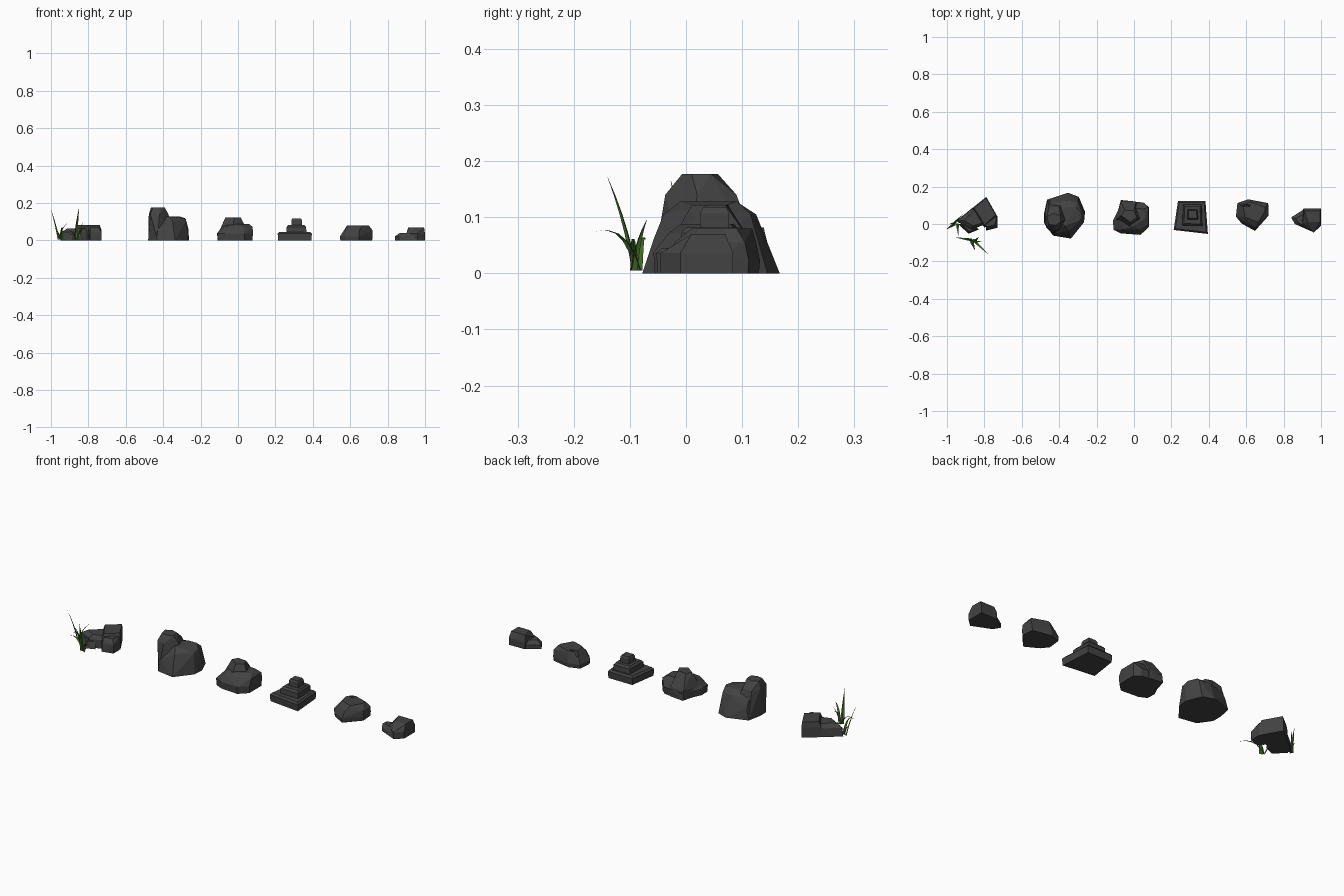
import bpy, bmesh
from mathutils import Vector

if "Cube" in bpy.data.objects:
    bpy.data.objects.remove(bpy.data.objects["Cube"])


def material(name, color):
    m = bpy.data.materials.new(name)
    m.diffuse_color = color
    m.use_nodes = True
    m.node_tree.nodes["Principled BSDF"].inputs["Base Color"].default_value = m.diffuse_color
    return m


STONE = material("dark_stone", (0.055, 0.055, 0.055, 1))
GREEN = material("grass_green", (0.06, 0.16, 0.02, 1))


def add_object(name, bm, mat):
    me = bpy.data.meshes.new(name)
    bm.to_mesh(me)
    bm.free()
    me.materials.append(mat)
    ob = bpy.data.objects.new(name, me)
    bpy.context.collection.objects.link(ob)
    return ob


def chunk(name, *rings):
    """Faceted stone: convex hull of horizontal rings (z, [(x, y), ...])."""
    bm = bmesh.new()
    for z, pts in rings:
        for p in pts:
            bm.verts.new((p[0], p[1], p[2] if len(p) > 2 else z))
    res = bmesh.ops.convex_hull(bm, input=bm.verts[:])
    junk = {g for g in res["geom_interior"] + res["geom_unused"]
            if isinstance(g, bmesh.types.BMVert) and g.is_valid}
    bmesh.ops.delete(bm, geom=list(junk), context='VERTS')
    bmesh.ops.dissolve_limit(bm, angle_limit=0.05, verts=bm.verts[:], edges=bm.edges[:])
    bmesh.ops.recalc_face_normals(bm, faces=bm.faces[:])
    return add_object(name, bm, STONE)


def fuse(base, *others):
    """Union the chunks of one rock into a single skin."""
    for o in others:
        mod = base.modifiers.new("union", 'BOOLEAN')
        mod.operation, mod.solver, mod.object = 'UNION', 'EXACT', o
    bpy.context.view_layer.update()
    me = bpy.data.meshes.new_from_object(
        base.evaluated_get(bpy.context.evaluated_depsgraph_get()))
    base.modifiers.clear()
    base.data = me
    for o in others:
        bpy.data.objects.remove(o)


def inset(pts, s, dx=0, dy=0):
    cx = sum(p[0] for p in pts) / len(pts)
    cy = sum(p[1] for p in pts) / len(pts)
    return [(cx + (x - cx) * s + dx, cy + (y - cy) * s + dy) for x, y in pts]


# Flat slab rock at the far left: tall slab with a low ledge and side block
slab = [(-.865, .085), (-.79, .145), (-.73, .04), (-.80, -.02)]
fuse(chunk("slab_rock", (0, slab), (.055, slab), (.082, inset(slab, .86, 0, .005))),
     chunk("ledge", (0, [(-.95, .015), (-.86, .09), (-.79, .0), (-.87, -.03)]),
           (.045, [(-.945, .015), (-.86, .085), (-.79, .0), (-.87, -.028)]),
           (.065, [(-.91, .02), (-.85, .075), (-.80, .01), (-.86, -.01)])),
     chunk("corner", (0, [(-.80, .05), (-.73, .04), (-.73, -.02), (-.79, -.035)]),
           (.045, [(-.80, .05), (-.73, .04), (-.73, -.02), (-.79, -.03)]),
           (.07, [(-.80, .04), (-.735, .035), (-.745, -.005), (-.79, -.015)])),
     chunk("toe", (0, [(-.94, .0), (-.87, .0), (-.83, -.03), (-.885, -.052)]),
           (.035, [(-.92, .0), (-.87, .0), (-.84, -.02), (-.88, -.04)])))

# Tall boulder: broad body plus a peak on its left
body = [(-.48, .06), (-.465, .13), (-.353, .167), (-.295, .145), (-.262, .065),
        (-.267, .01), (-.337, -.078), (-.433, -.062), (-.48, .005)]
fuse(chunk("tall_boulder", (0, body),
           (.06, [(-.475, .05), (-.45, .125), (-.265, .06), (-.345, -.058), (-.43, -.05)]),
           (.105, [(-.45, .10), (-.36, .125), (-.30, .115), (-.277, .02), (-.35, -.04)]),
           (.128, [(-.42, .03), (-.36, .09), (-.31, .09), (-.28, .06, .118),
                   (-.29, .02, .118), (-.37, -.01)])),
     chunk("peak", (0, [(-.48, .06), (-.465, .13), (-.36, .14), (-.34, .0), (-.43, -.06), (-.48, .005)]),
           (.14, [(-.477, .05), (-.455, .09), (-.40, .09), (-.372, .02), (-.42, -.037), (-.468, -.02)]),
           (.177, [(-.465, .04), (-.43, .057), (-.395, .045), (-.392, .01), (-.42, -.007), (-.455, .0)])))

# Rounded boulder with a wedge crest
foot = [(-.112, .02), (-.06, .125), (.05, .115), (.08, .09), (.08, -.015),
        (.035, -.058), (-.07, -.05), (-.11, -.03)]
fuse(chunk("crest_boulder", (0, inset(foot, .97)), (.038, foot),
           (.072, [(-.085, .02), (-.05, .10), (.078, .09), (.078, .0), (.03, -.03), (-.06, -.03)]),
           (.088, [(-.06, .03), (-.03, .09), (.05, .08), (.06, .03), (.0, -.01)])),
     chunk("crest", (0, [(-.10, .02), (-.07, .128), (.01, .12), (.05, .02), (-.03, -.03)]),
           (.05, [(-.10, .02), (-.07, .12), (.01, .12), (.05, .02), (-.03, -.03)]),
           (.122, [(-.068, .045), (-.05, .075), (.0, .07), (.015, .035), (-.02, .01)])))

# Stepped rock: three stacked tiers
tier1 = [(.235, .122), (.382, .122), (.395, -.053), (.212, -.032)]
tier2 = [(.262, .105), (.362, .105), (.366, -.01), (.258, -.008)]
tier3 = [(.287, .077), (.340, .077), (.342, .025), (.285, .025)]
fuse(chunk("stepped_rock", (0, inset(tier1, .97)), (.036, tier1), (.045, inset(tier1, .90))),
     chunk("middle_tier", (.03, tier2), (.072, inset(tier2, .97)), (.082, inset(tier2, .82))),
     chunk("top_tier", (.07, tier3), (.108, inset(tier3, .97)), (.118, inset(tier3, .8))))

# Low cut stone with bevelled pentagon top, split by a narrow notch at the back
low = [(.545, .04), (.553, .112), (.61, .132), (.715, .112), (.72, .045),
       (.647, -.037), (.575, .003)]
cap = [(.583, .10), (.62, .118), (.70, .07), (.665, .01), (.595, .035)]
low_stone = chunk("low_stone", (0, inset(low, .97)), (.022, low),
                  (.055, [(.575, .04), (.57, .105), (.62, .125), (.718, .105), (.718, .045),
                          (.65, -.02), (.585, .015)]),
                  (.08, cap + [(.70, .09)]))
notch = chunk("notch", (.055, [(.57, .098), (.575, .108), (.62, .098)]),
              (.1, [(.56, .09), (.56, .108), (.625, .102), (.622, .09)]))
cut = low_stone.modifiers.new("notch", 'BOOLEAN')
cut.operation, cut.solver, cut.object = 'DIFFERENCE', 'EXACT', notch
notch.hide_render = True
notch.display_type = 'WIRE'

# Small rock at the far right: block with a low toe
block = [(.905, .082), (1.0, .084), (1.0, -.01), (.96, -.046), (.90, .0)]
fuse(chunk("small_rock", (0, block), (.036, block),
           (.07, [(.91, .07), (.995, .07), (.995, .01), (.93, .01)])),
     chunk("small_toe", (0, [(.84, .035), (.91, .08), (.94, .04), (.95, -.04), (.86, .0)]),
           (.022, [(.84, .035), (.91, .08), (.95, -.035), (.86, .0)]),
           (.04, [(.865, .03), (.91, .055), (.95, .03), (.94, -.02), (.88, .005)])))


def tuft(name, root, blades):
    """Folded tapering blades, each (tip, mid-height rise, width)."""
    bm = bmesh.new()
    for i, (tip, rise, width) in enumerate(blades):
        a = Vector(root) + Vector(((i % 3 - 1) * .008, (i % 2) * .008, 0))
        c = Vector(tip)
        b = a.lerp(c, .3)
        b.z = rise
        flat = Vector((c.x - a.x, c.y - a.y, 0)).normalized()
        side = Vector((-flat.y, flat.x, 0))
        rows = []
        for k in range(6):
            t = k / 5
            p = a * (1 - t) ** 2 + b * 2 * t * (1 - t) + c * t * t
            w = width / 2 * (1 - t ** 1.6) + .0004
            rows.append([bm.verts.new(p + side * w), bm.verts.new(p - flat * w * .6),
                         bm.verts.new(p - side * w)])
        for r, s in zip(rows, rows[1:]):
            for j in (0, 1):
                bm.faces.new((r[j], r[j + 1], s[j + 1], s[j]))
    return add_object(name, bm, GREEN)


# Grass tufts beside the slab rock
tuft("front_grass", (-.86, -.093, .005),
     [((-.85, -.14, .172), .09, .018), ((-.78, -.161, .075), .09, .014),
      ((-.83, -.07, .095), .06, .016), ((-.955, -.072, .06), .08, .014),
      ((-.815, -.095, .06), .07, .012)])
tuft("left_grass", (-.952, .0, .005),
     [((-1.0, -.027, .165), .08, .016), ((-.985, .0, .07), .06, .012),
      ((-.94, -.062, .07), .08, .014), ((-.915, .05, .09), .06, .010)])
